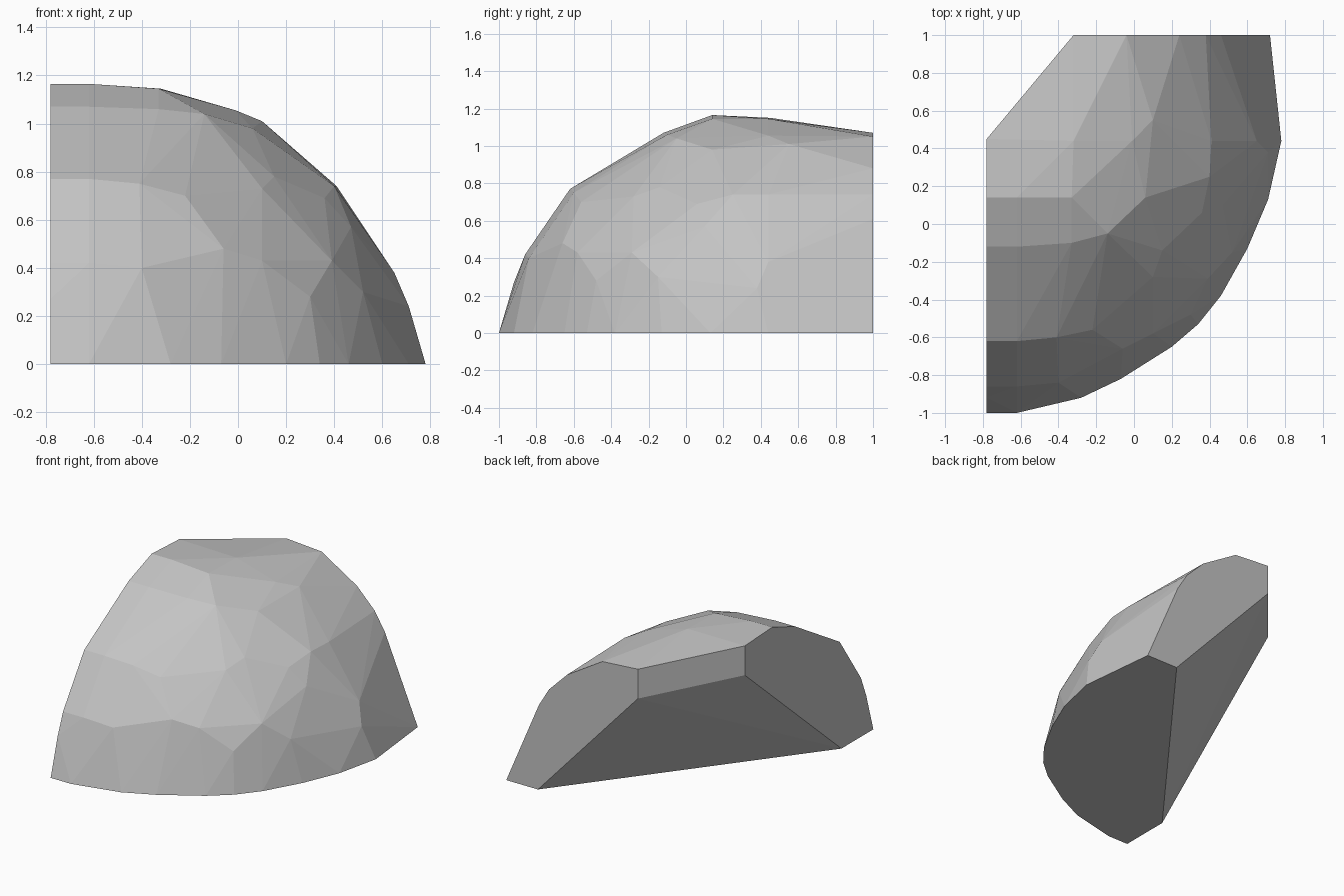
import bpy
import bmesh
from math import radians

# Remove the default cube if present
default_cube = bpy.data.objects.get("Cube")
if default_cube:
    bpy.data.objects.remove(default_cube, do_unlink=True)


def make_material(name, colour):
    material = bpy.data.materials.new(name)
    material.use_nodes = True
    material.diffuse_color = colour
    shader = next(n for n in material.node_tree.nodes if n.type == "BSDF_PRINCIPLED")
    shader.inputs["Base Color"].default_value = colour
    shader.inputs["Roughness"].default_value = 0.9
    return material


def hull_object(name, points, material):
    """Wrap points in a faceted convex block and merge its coplanar triangles."""
    mesh = bpy.data.meshes.new(name)
    bm = bmesh.new()
    for point in points:
        bm.verts.new(point)
    result = bmesh.ops.convex_hull(bm, input=bm.verts[:])
    leftovers = set(result["geom_interior"]) | set(result["geom_unused"])
    loose = [item for item in leftovers if isinstance(item, bmesh.types.BMVert)]
    bmesh.ops.delete(bm, geom=loose, context="VERTS")
    bmesh.ops.dissolve_limit(bm, angle_limit=radians(1), verts=bm.verts[:], edges=bm.edges[:])
    bmesh.ops.recalc_face_normals(bm, faces=bm.faces[:])
    bm.to_mesh(mesh)
    bm.free()
    mesh.materials.append(material)
    rock = bpy.data.objects.new(name, mesh)
    bpy.context.collection.objects.link(rock)
    return rock


SIDE, BACK = -0.78, 1.0   # planes of the two straight cuts

# Curved footprint on the ground
footprint = [(.78, .44), (.71, .13), (.6, -.13), (.46, -.38), (.34, -.53),
             (.2, -.65), (-.07, -.82), (-.28, -.92), (-.62, -1)]

# Outline of the side cut as y, z
side_cut = [(-.64, 0), (-1, 0), (-.92, .27), (-.86, .42), (-.62, .77),
            (-.12, 1.07), (.14, 1.165), (.45, 1.15), (.45, .94)]

# Outline of the back cut as x, z
back_cut = [(.47, 0), (.72, 0), (.46, .61), (.38, .74), (.24, .88),
            (-.04, 1.05), (-.32, 1.07), (-.32, .86)]

# Facet corners around the lower slope
lower_slope = [(.71, .38, .24), (.65, .44, .38), (.52, -.15, .3), (.47, .1, .57),
               (.39, -.29, .43), (.3, -.48, .28), (.1, -.58, .43),
               (-.06, -.66, .48), (-.4, -.84, .4), (-.62, -.86, .42)]

# Facet corners around the upper slope
upper_slope = [(.41, .44, .74), (.4, .25, .74), (.36, .06, .69), (.15, -.14, .78),
               (.1, -.28, .73), (-.22, -.56, .7), (-.41, -.6, .75), (-.62, -.62, .77)]

# Facet corners of the crown
crown = [(.1, .55, 1.01), (-.01, .44, 1.055), (.06, .14, .98), (-.14, -.05, 1.04),
         (-.33, -.1, 1.06), (-.62, -.12, 1.07), (-.33, .14, 1.145),
         (-.62, .14, 1.165), (-.32, .44, 1.145)]

points = [(x, y, 0) for x, y in footprint]
points += [(SIDE, y, z) for y, z in side_cut]
points += [(x, BACK, z) for x, z in back_cut]
points += lower_slope + upper_slope + crown

# Single faceted boulder with an undercut back corner
stone_grey = make_material("stone grey", (0.55, 0.55, 0.55, 1.0))
hull_object("rock", points, stone_grey)
